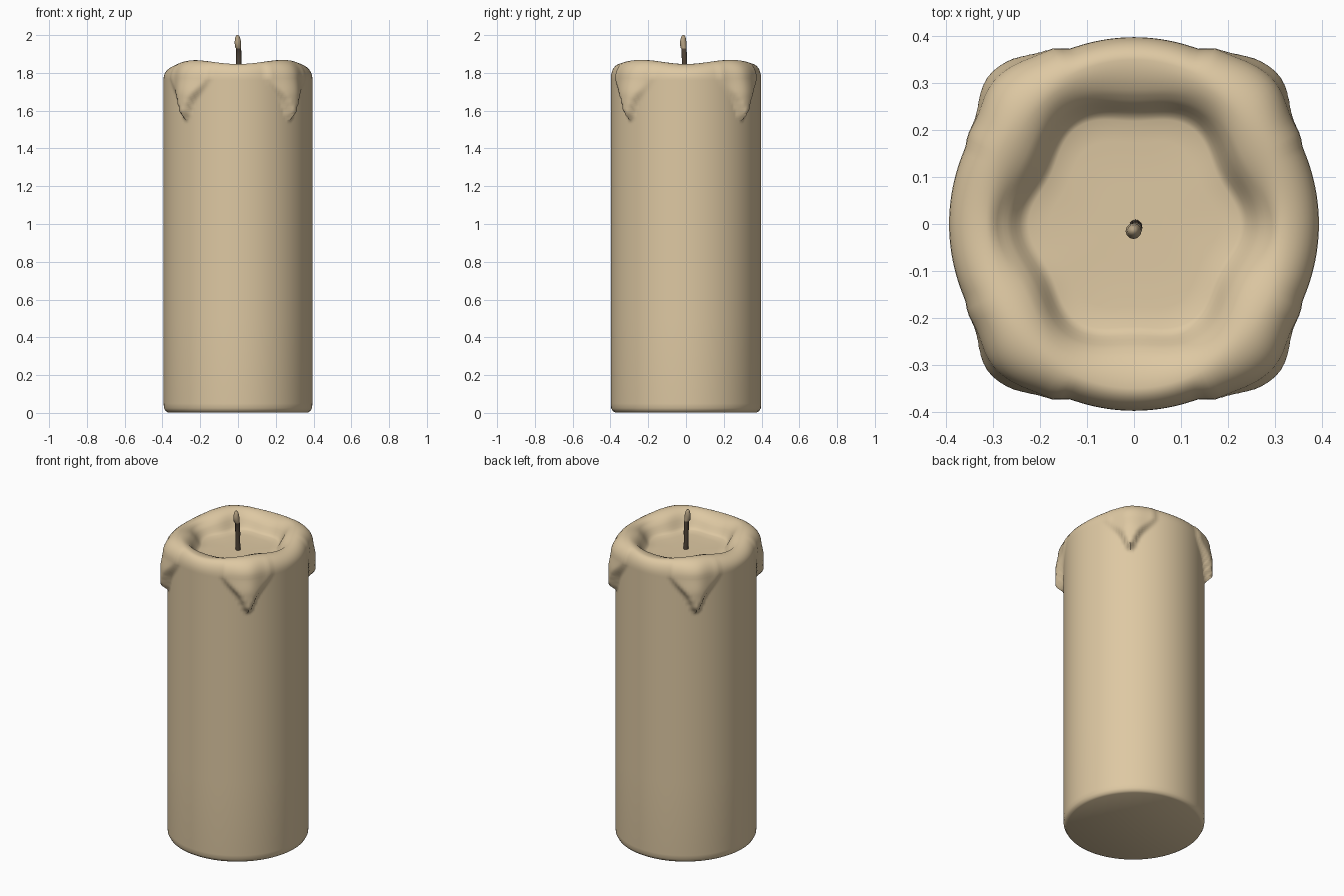
import bpy, bmesh, math
from math import sin, cos, pi, radians, degrees, exp

if "Cube" in bpy.data.objects:
    bpy.data.objects.remove(bpy.data.objects["Cube"])

def material(name, col):
    m = bpy.data.materials.new(name)
    m.diffuse_color = (*col, 1)
    m.use_nodes = True
    m.node_tree.nodes["Principled BSDF"].inputs["Base Color"].default_value = m.diffuse_color
    return m

wax = material("cream wax", (0.73, 0.58, 0.365))
char = material("charred wick", (0.085, 0.062, 0.042))
tip = material("wick tip", (0.45, 0.35, 0.22))

SEG = 160

def smooth(a, b, x):
    t = max(0, min(1, (x - a) / (b - a)))
    return t * t * (3 - 2 * t)

def drip(th, z):
    """Outward bulge of the wax runs, one on each diagonal."""
    # fold into the first quadrant so all four runs are mirrored
    d = degrees(math.atan2(abs(sin(th)), abs(cos(th)))) - 47
    width = 9 if d < 0 else 13
    amp = 0.047 * exp(-(d / width) ** 2 * 0.6)
    edge = 1.79 - 0.14 * exp(-(d / 17) ** 4) - 0.11 * exp(-(d / 5.5) ** 2)
    # small side lobes
    amp += 0.008 * exp(-((abs(d) - 20) / 5) ** 2)
    edge -= 0.03 * exp(-((abs(d) - 19) / 5) ** 2)
    side = smooth(edge - 0.005, edge + 0.05, z)
    return amp * side * (1 - 0.35 * smooth(1.68, 1.8, z))

def ring_profile(th):
    """Radius and height pairs from the base, over the rim, into the well."""
    c, s = cos(th), sin(th)
    base = 0.394 + 0.004 * s * s
    pts = [(base - 0.022, 0.003), (base - 0.010, 0.010), (base - 0.002, 0.025), (base, 0.05)]
    pts += [(base, z) for z in (0.5, 1.0, 1.4)]
    pts += [(base + drip(th, z), z) for z in [1.5 + 0.01 * i for i in range(28)]]
    # rounded shoulder up to a wavy ridge
    top = 1.858 - 0.011 * cos(4 * th) - 0.008 * max(0, -c) ** 4
    ridge = 0.315 + 0.035 * s * s
    r0, z0 = pts[-1]
    for i in range(1, 9):
        a = i / 8 * pi / 2
        pts.append((ridge + (r0 - ridge) * cos(a), z0 + (top - z0) * sin(a)))
    # six sided well with soft corners
    inner = 0.268 + 0.012 * cos(6 * th) + 0.018 * s * s
    floor = inner - 0.055
    pts += [((ridge * 2 + inner) / 3, top - 0.003), (inner + 0.012, top - 0.014)]
    for i in range(0, 7):
        t = i / 6
        pts.append((inner + (floor - inner) * t,
                    (top - 0.024) + (1.765 - top + 0.024) * smooth(-0.1, 1, t)))
    pts += [(floor * 0.8, 1.761), (floor * 0.4, 1.76)]
    return pts

def finish(bm, name, mats, angle):
    bmesh.ops.recalc_face_normals(bm, faces=bm.faces[:])
    me = bpy.data.meshes.new(name)
    bm.to_mesh(me)
    bm.free()
    for m in mats:
        me.materials.append(m)
    ob = bpy.data.objects.new(name, me)
    bpy.context.collection.objects.link(ob)
    bpy.ops.object.select_all(action='DESELECT')
    ob.select_set(True)
    bpy.context.view_layer.objects.active = ob
    bpy.ops.object.shade_smooth_by_angle(angle=radians(angle))
    return ob

def skin(bm, cols):
    """Join closed columns of vertices into quads, cap both ends."""
    n = len(cols)
    for i in range(n):
        a, b = cols[i], cols[(i + 1) % n]
        for j in range(len(a) - 1):
            bm.faces.new((a[j], b[j], b[j + 1], a[j + 1]))
    bm.faces.new([c[0] for c in cols])
    bm.faces.new([c[-1] for c in cols])

# wax body with rim, well and drips
bm = bmesh.new()
cols = []
for i in range(SEG):
    th = 2 * pi * i / SEG
    cols.append([bm.verts.new((r * cos(th), r * sin(th), z)) for r, z in ring_profile(th)])
skin(bm, cols)
finish(bm, "candle_body", [wax], 60)

# slightly bent wick: x, y, z, radius
path = [(0.004, -0.004, 1.74, 0.014), (0.003, -0.005, 1.80, 0.013),
        (0.004, -0.008, 1.87, 0.014), (0.003, -0.011, 1.93, 0.014),
        (0.000, -0.014, 1.935, 0.016), (-0.001, -0.015, 1.965, 0.017),
        (-0.002, -0.014, 1.99, 0.012), (-0.002, -0.014, 2.0, 0.005)]
bm = bmesh.new()
cols = []
for i in range(12):
    a = 2 * pi * i / 12
    cols.append([bm.verts.new((x + r * cos(a), y + r * sin(a), z)) for x, y, z, r in path])
skin(bm, cols)
for f in bm.faces:
    f.material_index = 1 if f.calc_center_median().z > 1.932 else 0
finish(bm, "wick", [char, tip], 60)
